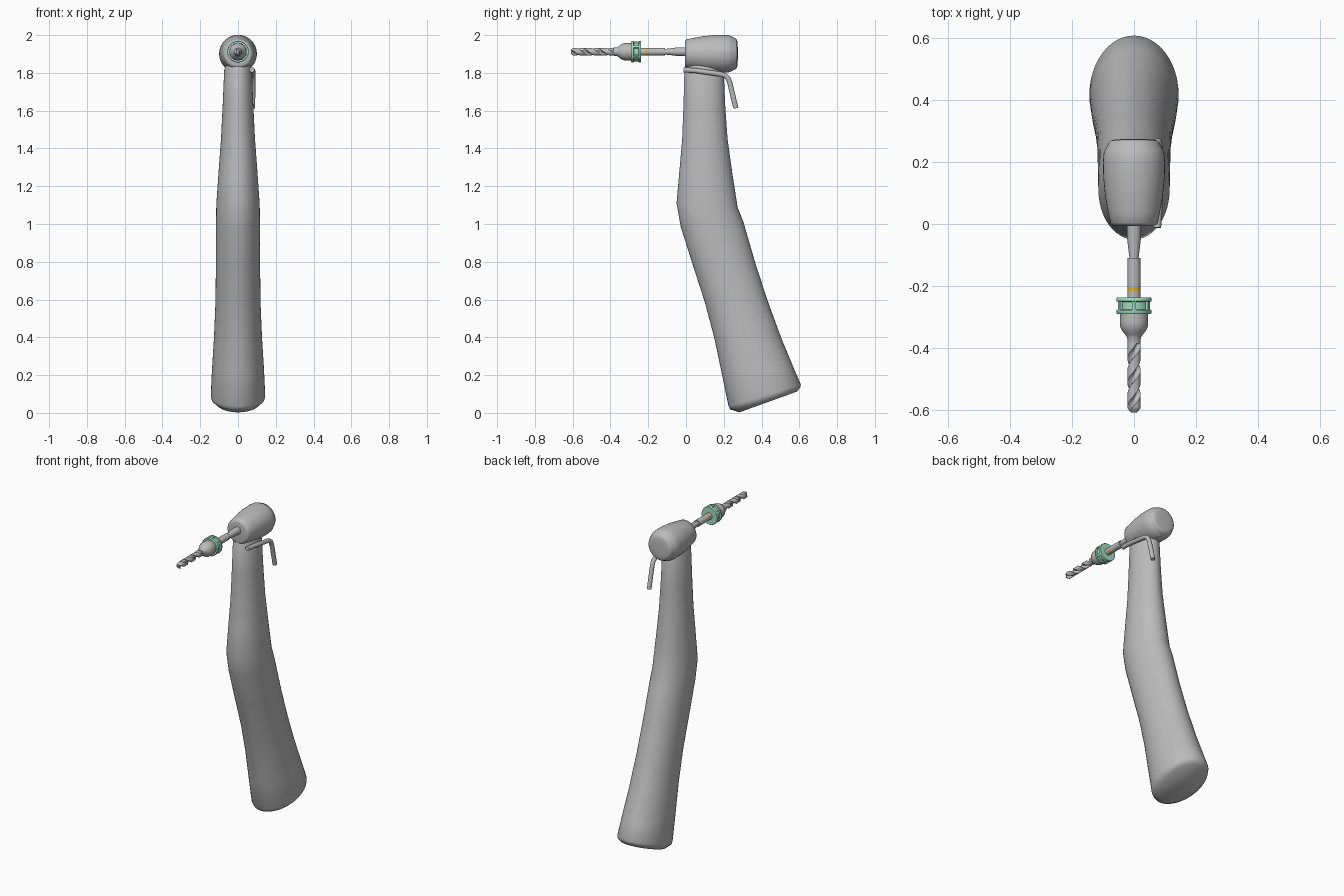
import bpy, bmesh, math
from mathutils import Vector, Matrix

if "Cube" in bpy.data.objects:
    bpy.data.objects.remove(bpy.data.objects["Cube"])

AXIS_Z = 1.912


def finish(name, bm, color=None, angle=35):
    bmesh.ops.recalc_face_normals(bm, faces=bm.faces)
    me = bpy.data.meshes.new(name)
    bm.to_mesh(me)
    bm.free()
    ob = bpy.data.objects.new(name, me)
    bpy.context.collection.objects.link(ob)
    if color:
        mat = bpy.data.materials.new(name + "_colour")
        mat.diffuse_color = color
        mat.use_nodes = True
        mat.node_tree.nodes["Principled BSDF"].inputs["Base Color"].default_value = mat.diffuse_color
        me.materials.append(mat)
    bpy.ops.object.select_all(action='DESELECT')
    bpy.context.view_layer.objects.active = ob
    ob.select_set(True)
    bpy.ops.object.shade_smooth_by_angle(angle=math.radians(angle))
    return ob


def skin(bm, rings):
    """Bridge a list of closed rings of points and cap both ends."""
    loops = [[bm.verts.new(p) for p in r] for r in rings]
    n = len(loops[0])
    for a, b in zip(loops, loops[1:]):
        for i in range(n):
            bm.faces.new((a[i], a[(i + 1) % n], b[(i + 1) % n], b[i]))
    bm.faces.new(loops[0])
    bm.faces.new(loops[-1])


def lathe_y(bm, profile, z=AXIS_Z, n=40):
    """Turn (y, radius) pairs about an axis running along y."""
    skin(bm, [[(r * math.cos(2 * math.pi * i / n), y, z + r * math.sin(2 * math.pi * i / n))
               for i in range(n)] for y, r in profile])


def turned(name, profile, color=None, z=AXIS_Z, angle=35):
    bm = bmesh.new()
    lathe_y(bm, profile, z)
    return finish(name, bm, color, angle)


STEEL = (0.5, 0.5, 0.5, 1)

# Bent handle: elliptical sections as front (y, z), back (y, z), half width
sections = [
    (0.02, 1.88, 0.18, 1.86, 0.055), (-0.008, 1.83, 0.20, 1.80, 0.073),
    (-0.013, 1.64, 0.208, 1.62, 0.081), (-0.02, 1.45, 0.22, 1.45, 0.090),
    (-0.035, 1.28, 0.245, 1.27, 0.103), (-0.05, 1.11, 0.273, 1.09, 0.115),
    (-0.028, 0.985, 0.304, 1.01, 0.116), (0.037, 0.78, 0.365, 0.80, 0.117),
    (0.10, 0.585, 0.430, 0.60, 0.119), (0.149, 0.40, 0.503, 0.40, 0.127),
    (0.19, 0.206, 0.567, 0.245, 0.138), (0.225, 0.035, 0.608, 0.15, 0.144),
    (0.235, 0.018, 0.605, 0.135, 0.141), (0.283, 0.003, 0.588, 0.113, 0.118)]
bm = bmesh.new()
rings = []
for fy, fz, by, bz, w in sections:
    f, b = Vector((0, fy, fz)), Vector((0, by, bz))
    mid, half = (f + b) / 2, (b - f) / 2
    rings.append([mid + half * math.cos(2 * math.pi * i / 48)
                  + Vector((w * math.sin(2 * math.pi * i / 48), 0, 0)) for i in range(48)])
skin(bm, rings)
finish("handle", bm, STEEL, angle=50)

# Head housing with push cap at the back
turned("head", [(-0.006, 0.060), (-0.004, 0.070), (0.004, 0.077), (0.04, 0.084), (0.09, 0.093),
                (0.15, 0.099), (0.20, 0.100), (0.228, 0.098), (0.243, 0.092), (0.251, 0.086),
                (0.262, 0.083), (0.269, 0.076), (0.2725, 0.062), (0.274, 0.035), (0.2745, 0.012)],
       STEEL, z=1.901, angle=60)

# Coolant tube beside the neck
path = [(0.074, -0.012, 1.816), (0.078, 0.05, 1.812), (0.079, 0.12, 1.802),
        (0.079, 0.180, 1.794), (0.079, 0.205, 1.787), (0.079, 0.222, 1.772),
        (0.078, 0.232, 1.748), (0.078, 0.248, 1.68), (0.077, 0.264, 1.613)]
pts = [Vector(p) for p in path]
rings = []
for k, p in enumerate(pts):
    t = (pts[min(k + 1, len(pts) - 1)] - pts[max(k - 1, 0)]).normalized()
    u = Vector((1, 0, 0)) - t * t.x
    u.normalize()
    v = t.cross(u)
    rings.append([p + 0.0135 * (u * math.cos(a) + v * math.sin(a))
                  for a in (2 * math.pi * i / 16 for i in range(16))])
bm = bmesh.new()
skin(bm, rings)
finish("coolant_tube", bm, STEEL, angle=45)

# Shank, colour band and bulb
turned("shank", [(0.01, 0.024), (-0.05, 0.022), (-0.108, 0.015), (-0.11, 0.015), (-0.11, 0.021),
                 (-0.204, 0.021)], STEEL)
turned("colour_band", [(-0.204, 0.0205), (-0.216, 0.0205)], (0.75, 0.45, 0.03, 1))
turned("shank_end", [(-0.216, 0.021), (-0.26, 0.021)], STEEL)
turned("bulb", [(-0.28, 0.045), (-0.315, 0.046), (-0.33, 0.045), (-0.345, 0.038),
                (-0.357, 0.028), (-0.366, 0.022), (-0.385, 0.021)], STEEL)

# Green grip ring: grooved spool with ribs in the groove
bm = bmesh.new()
lathe_y(bm, [(-0.237, 0.042), (-0.237, 0.055), (-0.240, 0.057), (-0.249, 0.057), (-0.251, 0.048),
             (-0.276, 0.048), (-0.278, 0.057), (-0.287, 0.057), (-0.290, 0.055), (-0.290, 0.042)])
for k in range(6):
    m = (Matrix.Translation((0, -0.2635, AXIS_Z)) @ Matrix.Rotation(k * math.pi / 3, 4, 'Y')
         @ Matrix.Translation((0, 0, 0.047)) @ Matrix.Diagonal((0.014, 0.030, 0.017, 1)))
    bmesh.ops.create_cube(bm, size=1, matrix=m)
finish("grip_ring", bm, (0.36, 0.72, 0.54, 1))

# Twist drill: two-fluted section swept along a helix
bm = bmesh.new()
rings = []
N, STEPS = 36, 64
for s in range(STEPS + 1):
    f = s / STEPS
    y = -0.375 - 0.234 * f
    tip = 1 if f < 0.94 else 1 - 0.45 * (f - 0.94) / 0.06
    ring = []
    for i in range(N):
        a = 2 * math.pi * i / N
        flute = max(0, math.cos(2 * a) - 0.3) ** 0.5 * min(1, f / 0.06)
        r = 0.021 * tip * (1 - 0.7 * flute)
        b = a + 2 * math.pi * f * 1.5
        ring.append((r * math.cos(b), y, AXIS_Z + r * math.sin(b)))
    rings.append(ring)
skin(bm, rings)
finish("twist_drill", bm, STEEL, angle=40)
